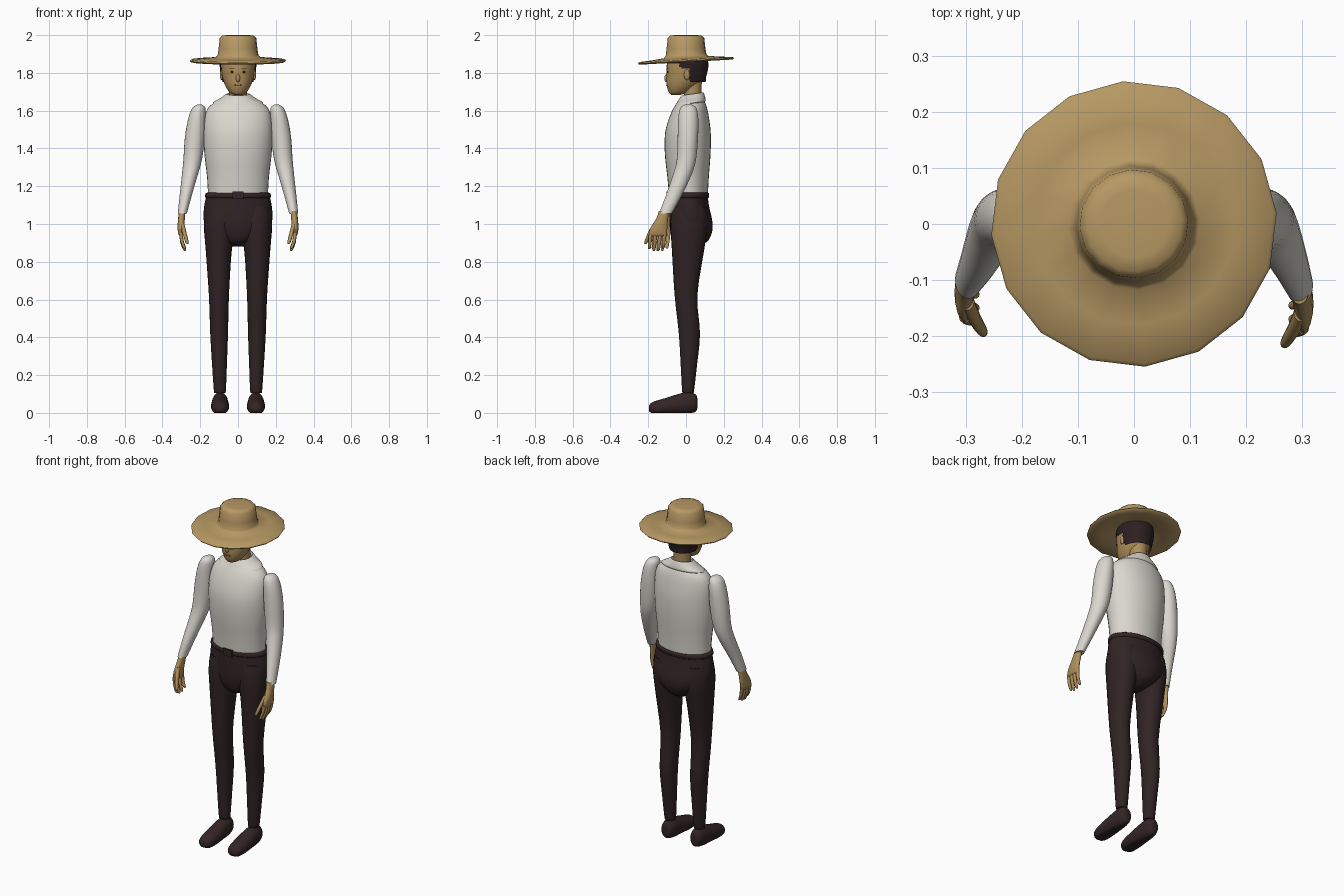
import bpy, bmesh, math
from mathutils import Vector


def mat(name, rgb):
    m = bpy.data.materials.new(name)
    m.diffuse_color = (*rgb, 1)
    return m


STRAW = mat("straw", (0.47, 0.315, 0.125))
SKIN = mat("skin", (0.43, 0.275, 0.105))
CLOTH = mat("off_white_cloth", (0.70, 0.68, 0.62))
TROUSER = mat("dark_brown_cloth", (0.030, 0.017, 0.018))
HAIR = mat("dark_hair", (0.026, 0.014, 0.015))
LEATHER = mat("dark_leather", (0.034, 0.018, 0.018))
LIPS = mat("lips", (0.25, 0.13, 0.06))


def finish(name, bm, material, angle=50):
    bmesh.ops.recalc_face_normals(bm, faces=bm.faces)
    me = bpy.data.meshes.new(name)
    bm.to_mesh(me)
    bm.free()
    ob = bpy.data.objects.new(name, me)
    bpy.context.collection.objects.link(ob)
    me.materials.append(material)
    bpy.ops.object.select_all(action='DESELECT')
    ob.select_set(True)
    bpy.context.view_layer.objects.active = ob
    bpy.ops.object.shade_smooth_by_angle(angle=math.radians(angle))
    return ob


def smooth_rows(rows, sub):
    """Catmull-Rom interpolation between the given cross-sections."""
    out, n = [], len(rows)
    for i in range(n - 1):
        p = [rows[max(0, min(n - 1, i + k))] for k in (-1, 0, 1, 2)]
        for s in range(sub):
            t = s / sub
            out.append([0.5 * (2 * b + (c - a) * t + (2 * a - 5 * b + 4 * c - d) * t * t
                               + (3 * b - a - 3 * c + d) * t ** 3)
                        for a, b, c, d in zip(*p)])
    return out + [list(rows[-1])]


def loft(name, rows, material, n=24, sub=3, axis='Z', side=1, tweak=None, keep=None, cap=True):
    """Elliptical sections (x, y, z, rx, r2), level for axis Z, upright for axis Y."""
    bm = bmesh.new()
    rings = []
    for x, y, z, a, b in smooth_rows(rows, sub):
        ring = []
        for i in range(n):
            t = 2 * math.pi * i / n
            u, w = a * math.cos(t), b * math.sin(t)
            p = Vector((x + u, y + w, z) if axis == 'Z' else (x + u, y, z + w))
            if tweak:
                p = Vector(tweak(p))
            p.x *= side
            ring.append(bm.verts.new(p))
        rings.append(ring)
    for r, s in zip(rings, rings[1:]):
        for i in range(n):
            j = (i + 1) % n
            bm.faces.new((r[i], r[j], s[j], s[i]))
    if cap:
        bm.faces.new(rings[0])
        bm.faces.new(rings[-1])
    if keep:
        drop = [f for f in bm.faces if not keep(f.calc_center_median())]
        bmesh.ops.delete(bm, geom=drop, context='FACES')
    return finish(name, bm, material)


def blob(name, loc, size, material, n=12):
    bm = bmesh.new()
    bmesh.ops.create_uvsphere(bm, u_segments=n, v_segments=n // 2 + 2, radius=1)
    for v in bm.verts:
        v.co = Vector(loc) + Vector([c * s for c, s in zip(v.co, size)])
    return finish(name, bm, material)


# Straw hat: one lathed profile, brim tipped down towards the front
profile = [(0.001, 2.0), (0.06, 2.0), (0.085, 1.997), (0.097, 1.984), (0.103, 1.93), (0.108, 1.895),
           (0.117, 1.884), (0.18, 1.876), (0.249, 1.871), (0.255, 1.864), (0.249, 1.857),
           (0.18, 1.866), (0.105, 1.876), (0.08, 1.89)]
bm = bmesh.new()
rings = []
for r, z in profile:
    ring = []
    for i in range(16):
        t = math.radians(4.4) + 2 * math.pi * i / 16
        y = r * math.sin(t)
        ring.append(bm.verts.new((r * math.cos(t), y, z + (0.055 * y if z < 1.92 else 0))))
    rings.append(ring)
for r, s in zip(rings, rings[1:]):
    for i in range(16):
        bm.faces.new((r[i], r[(i + 1) % 16], s[(i + 1) % 16], s[i]))
bm.faces.new(rings[0])
bm.faces.new(rings[-1])
finish("hat", bm, STRAW, 70)

# Head, neck and hair shell
head = [(0, -0.055, 1.683, 0.018, 0.022), (0, -0.043, 1.695, 0.043, 0.047),
        (0, -0.020, 1.735, 0.069, 0.083), (0, -0.002, 1.785, 0.084, 0.101),
        (0, 0.004, 1.84, 0.090, 0.106), (0, 0.004, 1.885, 0.086, 0.098), (0, 0.004, 1.93, 0.07, 0.08)]
loft("head", head, SKIN, n=32)
loft("neck", [(0, 0.035, 1.63, 0.052, 0.050), (0, 0.035, 1.69, 0.047, 0.046),
              (0, 0.030, 1.77, 0.050, 0.055)], SKIN)


def is_hair(c):
    limit = 1.752 if c.y > 0.022 else 1.822 if c.y > -0.03 else 1.845
    return c.z > limit


hair = [(x, y + 0.003, z, a + 0.007, b + 0.006) for x, y, z, a, b in head[1:6]]
hair[1] = (0, 0.008, 1.735, 0.074, 0.085)
loft("hair", hair, HAIR, n=48, sub=6, keep=is_hair, cap=False)

# Face features
blob("nose", (0, -0.103, 1.772), (0.012, 0.012, 0.022), SKIN)
blob("mouth", (0, -0.101, 1.735), (0.022, 0.004, 0.005), LIPS)
for s, tag in ((1, "left"), (-1, "right")):
    blob(tag + "_eye", (s * 0.029, -0.0955, 1.805), (0.011, 0.004, 0.005), HAIR)
    blob(tag + "_brow", (s * 0.029, -0.0975, 1.822), (0.016, 0.004, 0.0025), HAIR)
    blob(tag + "_ear", (s * 0.087, 0.005, 1.79), (0.009, 0.016, 0.028), SKIN)

# Shirt body and flared collar
loft("shirt", [(0, 0.013, 1.14, 0.158, 0.102), (0, 0.011, 1.25, 0.164, 0.110),
               (0, 0.009, 1.37, 0.178, 0.121), (0, 0.010, 1.48, 0.183, 0.121),
               (0, 0.016, 1.56, 0.178, 0.106), (0, 0.023, 1.615, 0.158, 0.088),
               (0, 0.028, 1.65, 0.112, 0.070), (0, 0.032, 1.672, 0.060, 0.052)], CLOTH, n=32)
loft("collar", [(0, 0.030, 1.655, 0.056, 0.052), (0, 0.034, 1.684, 0.058, 0.055),
                (0, 0.034, 1.688, 0.064, 0.059), (0, 0.030, 1.668, 0.092, 0.070),
                (0, 0.026, 1.646, 0.132, 0.078), (0, 0.026, 1.638, 0.128, 0.074)],
     CLOTH, n=32, cap=False, tweak=lambda p: (p.x, p.y, p.z + 0.14 * (p.y - 0.04)))

# Trousers seat, belt and buckle
loft("trouser_seat", [(0, 0.015, 1.16, 0.164, 0.100), (0, 0.017, 1.10, 0.178, 0.104),
                      (0, 0.026, 1.01, 0.180, 0.114), (0, 0.028, 0.95, 0.135, 0.108),
                      (0, 0.026, 0.905, 0.075, 0.085), (0, 0.024, 0.882, 0.030, 0.040)], TROUSER, n=32)
loft("belt", [(0, 0.014, 1.138, 0.166, 0.102), (0, 0.014, 1.142, 0.174, 0.108),
              (0, 0.014, 1.162, 0.172, 0.108), (0, 0.014, 1.166, 0.160, 0.100)], LEATHER, n=32, sub=2)
bm = bmesh.new()
bmesh.ops.create_cube(bm, size=1)
for v in bm.verts:
    v.co = (v.co.x * 0.058, -0.094 + v.co.y * 0.016, 1.152 + v.co.z * 0.04)
finish("buckle", bm, LEATHER, 30)

# Limbs, built once per side (the two hands reach forward a little differently)
for s, tag, dy in ((1, "left", -0.008), (-1, "right", 0.012)):
    loft(tag + "_sleeve", [(0.203, 0.012, 1.632, 0.012, 0.018), (0.207, 0.012, 1.615, 0.034, 0.042),
                           (0.217, 0.012, 1.56, 0.046, 0.053), (0.228, 0.010, 1.46, 0.053, 0.054),
                           (0.240, 0.002, 1.34, 0.049, 0.051), (0.255, -0.020, 1.26, 0.042, 0.049),
                           (0.277, -0.065, 1.15, 0.032, 0.042),
                           (0.295, -0.105 + dy / 2, 1.055, 0.024, 0.034)],
         CLOTH, side=s)
    loft(tag + "_palm", [(0.295, -0.108 + dy, 1.07, 0.017, 0.027), (0.299, -0.118 + dy, 1.03, 0.018, 0.031),
                         (0.303, -0.135 + dy, 0.98, 0.017, 0.044), (0.302, -0.141 + dy, 0.945, 0.013, 0.048),
                         (0.300, -0.143 + dy, 0.935, 0.007, 0.042)], SKIN, n=16, side=s)
    for k, length in enumerate((0.085, 0.096, 0.094, 0.082)):
        y = -0.178 + 0.0245 * k + dy
        z = 0.952
        loft(f"{tag}_finger_{k + 1}", [(0.302, y, z, 0.010, 0.011),
                                       (0.297, y - 0.004, z - length * 0.5, 0.009, 0.010),
                                       (0.283, y - 0.008, z - length * 0.92, 0.008, 0.008),
                                       (0.280, y - 0.009, z - length, 0.003, 0.003)], SKIN, n=10, sub=2, side=s)
    loft(tag + "_thumb", [(0.297, -0.150 + dy, 1.005, 0.012, 0.016), (0.284, -0.180 + dy, 0.955, 0.011, 0.014),
                          (0.270, -0.203 + dy, 0.905, 0.009, 0.010),
                          (0.267, -0.207 + dy, 0.893, 0.003, 0.003)], SKIN, n=10, side=s)
    loft(tag + "_trouser_leg", [(0.092, 0.018, 1.09, 0.080, 0.090), (0.097, 0.017, 1.0, 0.084, 0.099),
                                (0.102, 0.010, 0.85, 0.068, 0.084), (0.101, 0.000, 0.62, 0.053, 0.060),
                                (0.100, 0.018, 0.42, 0.047, 0.056), (0.098, 0.015, 0.25, 0.039, 0.043),
                                (0.096, 0.011, 0.12, 0.032, 0.032), (0.096, 0.011, 0.105, 0.028, 0.028)],
         TROUSER, side=s)
    loft(tag + "_shoe", [(0.095, 0.061, 0.050, 0.012, 0.018), (0.095, 0.053, 0.052, 0.030, 0.044),
                         (0.095, 0.015, 0.053, 0.041, 0.058), (0.095, -0.04, 0.046, 0.045, 0.054),
                         (0.095, -0.11, 0.034, 0.048, 0.044), (0.095, -0.165, 0.026, 0.042, 0.036),
                         (0.095, -0.189, 0.024, 0.028, 0.025), (0.095, -0.197, 0.024, 0.010, 0.010)],
         LEATHER, axis='Y', side=s, tweak=lambda p: (p.x, p.y, max(p.z, 0.005 if p.y < -0.185 else 0.0)))
